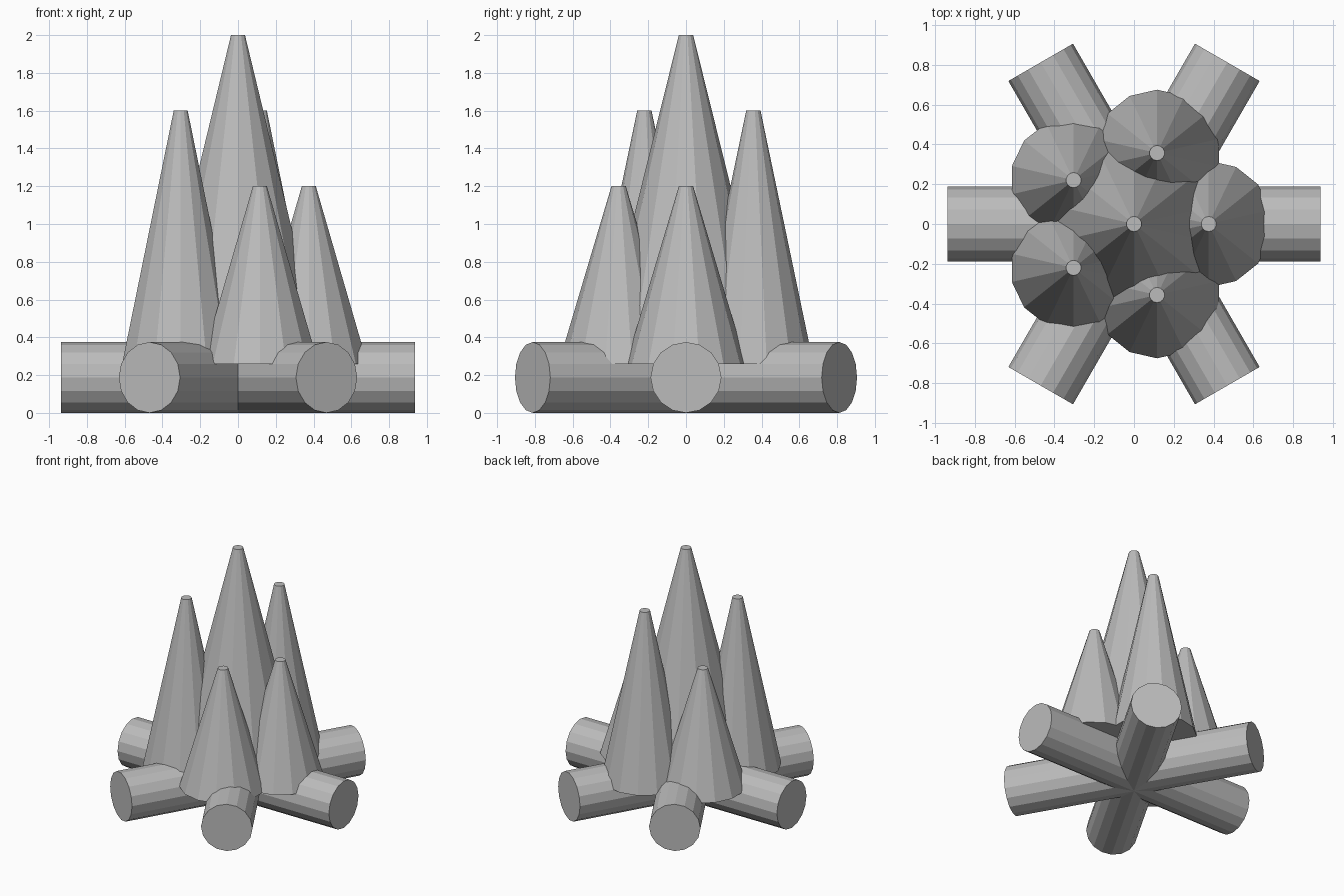
import bpy, math

cube = bpy.data.objects.get("Cube")
if cube:
    bpy.data.objects.remove(cube, do_unlink=True)

GREY = (0.5, 0.5, 0.5, 1.0)
mat = bpy.data.materials.new("plain grey")
mat.use_nodes = True
mat.diffuse_color = GREY
mat.node_tree.nodes["Principled BSDF"].inputs["Base Color"].default_value = GREY

LOG_RADIUS, LOG_LENGTH = 0.1875, 1.875
FLAME_BASE, TIP_RADIUS = 0.26, 0.038


def finish(name):
    obj = bpy.context.object
    obj.name = name
    obj.data.materials.clear()
    obj.data.materials.append(mat)
    return obj


def flame(name, x, y, top, radius, turn=0.0):
    """Tapered flame with a small blunt tip."""
    height = top - FLAME_BASE
    bpy.ops.mesh.primitive_cone_add(
        vertices=14, radius1=radius, radius2=TIP_RADIUS, depth=height,
        location=(x, y, FLAME_BASE + height / 2), rotation=(0, 0, turn))
    return finish(name)


# Three crossed logs
for i in range(3):
    bpy.ops.mesh.primitive_cylinder_add(
        vertices=16, radius=LOG_RADIUS, depth=LOG_LENGTH,
        location=(0, 0, LOG_RADIUS),
        rotation=(0, math.pi / 2, i * math.pi / 3))
    finish(f"log_{i + 1}")

# Tall middle flame
flame("middle_flame", 0, 0, 2.0, 0.469)

# Ring of five flames, alternating short and tall
for i in range(5):
    angle = i * math.tau / 5
    flame(f"outer_flame_{i + 1}", 0.375 * math.cos(angle),
          0.375 * math.sin(angle), 1.6 if i % 2 else 1.2, 0.318)
